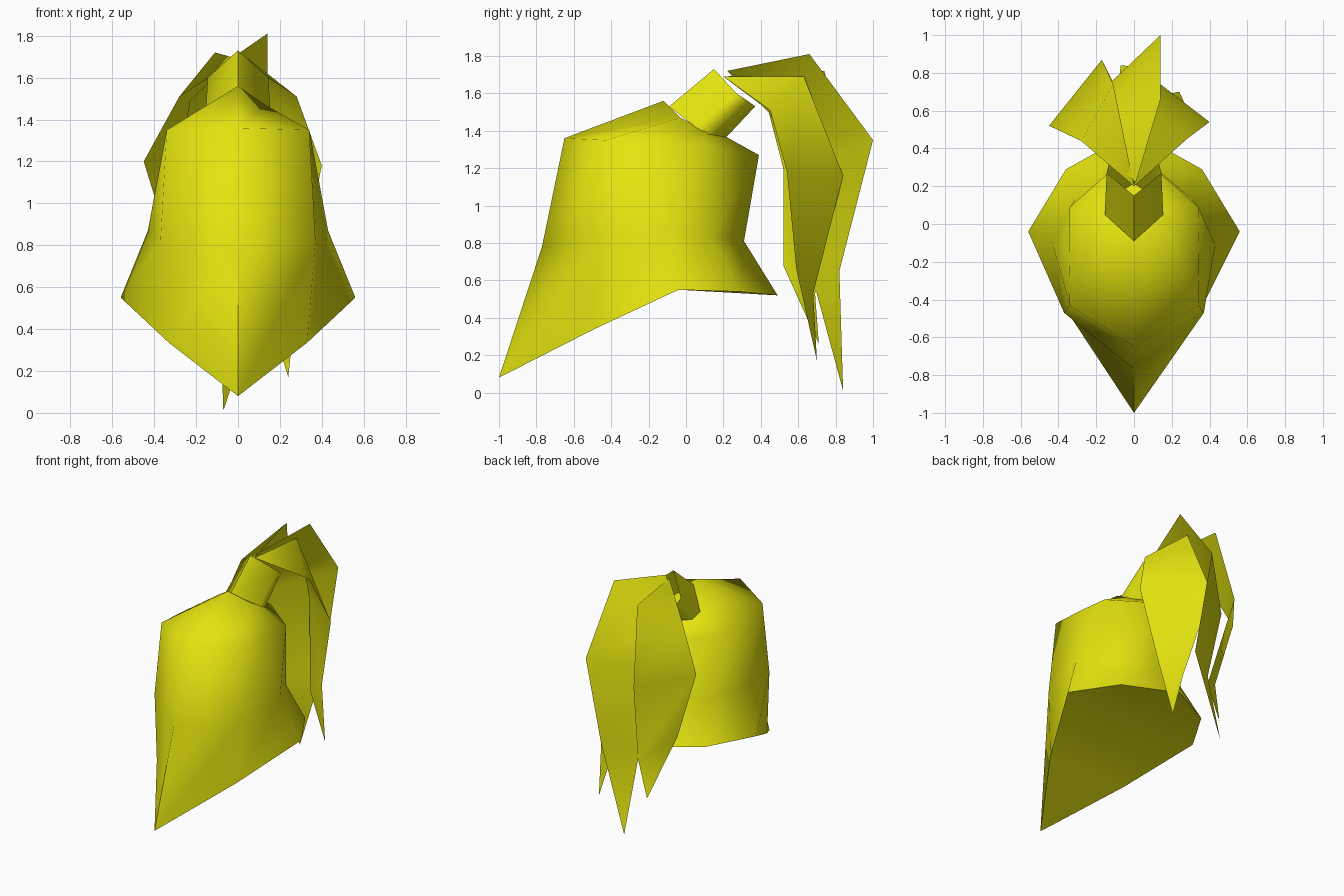
import bpy, bmesh, math

if "Cube" in bpy.data.objects:
    bpy.data.objects.remove(bpy.data.objects["Cube"])

yellow = bpy.data.materials.new("yellow hair")
yellow.diffuse_color = (0.78, 0.78, 0.005, 1)
yellow.use_nodes = True
yellow.node_tree.nodes["Principled BSDF"].inputs["Base Color"].default_value = yellow.diffuse_color


def finish(name, bm, angle):
    """Turn a bmesh into a smooth-shaded yellow object."""
    me = bpy.data.meshes.new(name)
    bm.to_mesh(me)
    bm.free()
    me.materials.append(yellow)
    ob = bpy.data.objects.new(name, me)
    bpy.context.collection.objects.link(ob)
    bpy.ops.object.select_all(action='DESELECT')
    ob.select_set(True)
    bpy.context.view_layer.objects.active = ob
    bpy.ops.object.shade_smooth_by_angle(angle=math.radians(angle))


def loft(name, halves, angle, closed=False):
    """Mirror half rings (front to back) into full rings and bridge them upward."""
    bm = bmesh.new()
    rings = []
    for half in halves:
        pts = half + [(-x, y, z) for x, y, z in reversed(half[1:-1])]
        rings.append([bm.verts.new(p) for p in pts])
    for low, high in zip(rings, rings[1:]):
        n = len(low)
        for i in range(n):
            j = (i + 1) % n
            bm.faces.new((low[i], low[j], high[j], high[i]))
    if closed:
        # underside bends across its widest points; the crown gets one face
        r = rings[0]
        bm.faces.new((r[0], r[7], r[6], r[2], r[1]))
        bm.faces.new((r[2], r[6], r[5], r[4], r[3]))
        bm.faces.new(rings[-1])
    finish(name, bm, angle)


def strand(name, root, pairs, tip):
    """Leaf-shaped sheet: root point, pairs of edge points, tip point."""
    bm = bmesh.new()
    rows = [[bm.verts.new(p) for p in pair] for pair in pairs]
    a, b = rows[0]
    bm.faces.new((bm.verts.new(root), a, b))
    for (a, b), (c, d) in zip(rows, rows[1:]):
        bm.faces.new((a, c, d, b))
    a, b = rows[-1]
    bm.faces.new((a, bm.verts.new(tip), b))
    finish(name, bm, 60)


# Hair cap: flared hem, waist, crown edge, small top under the tie
loft("hair_cap", [
    [(0, -1, .08), (.33, -.5, .335), (.56, -.04, .55), (.36, .29, .54), (0, .49, .52)],
    [(0, -.77, .78), (.37, -.47, .82), (.43, -.11, .87), (.31, .13, .84), (0, .31, .81)],
    [(0, -.65, 1.36), (.34, -.43, 1.35), (.345, -.15, 1.33), (.34, .09, 1.31), (0, .39, 1.27)],
    [(0, -.12, 1.56), (.13, -.03, 1.47), (.15, .03, 1.43), (.14, .1, 1.40), (0, .21, 1.37)],
], 85, closed=True)

# Hair tie sleeve leaning backward
loft("hair_tie", [
    [(0, -.09, 1.53), (.155, .05, 1.42), (.14, .12, 1.38), (0, .21, 1.36)],
    [(0, .15, 1.73), (.145, .27, 1.60), (.13, .33, 1.56), (0, .37, 1.53)],
], 85)

# Three ponytail leaves, edge points listed left then right
strand("ponytail_middle", (.01, .22, 1.72), [
    ((-.23, .45, 1.49), (.14, .66, 1.81)),
    ((-.28, .60, 1.20), (.14, 1.0, 1.35)),
    ((-.09, .68, .60), (.14, .82, .65)),
], (-.07, .84, .01))
strand("ponytail_left", (0, .2, 1.69), [
    ((-.28, .44, 1.51), (-.11, .74, 1.72)),
    ((-.45, .52, 1.20), (-.17, .87, 1.16)),
    ((-.29, .52, .68), (-.08, .69, .53)),
], (-.17, .71, .26))
strand("ponytail_right", (0, .2, 1.69), [
    ((.05, .63, 1.69), (.28, .45, 1.51)),
    ((.01, .84, 1.16), (.40, .54, 1.18)),
    ((.13, .68, .53), (.29, .59, .66)),
], (.24, .70, .17))
